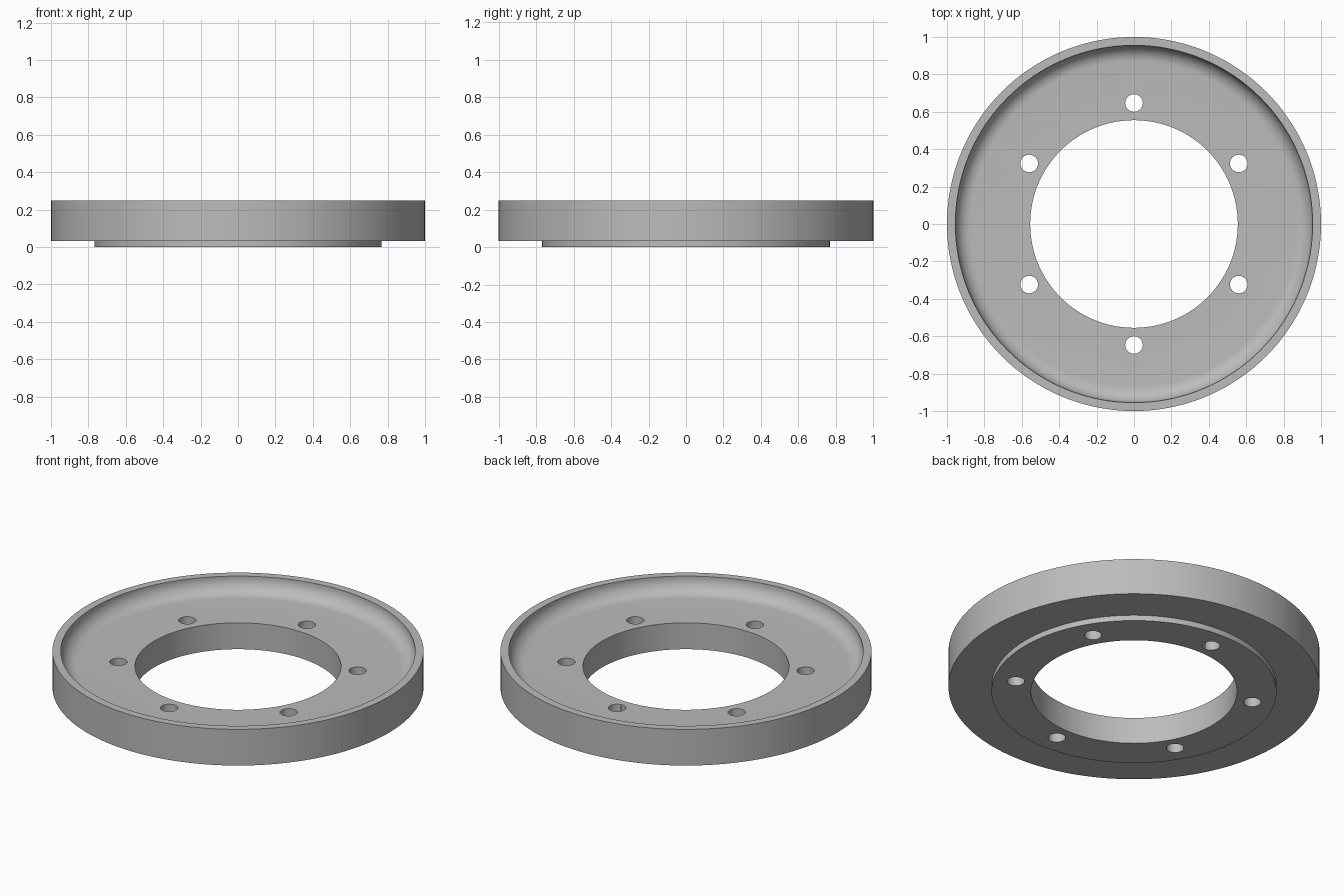
import bpy, bmesh, math

if "Cube" in bpy.data.objects:
    bpy.data.objects.remove(bpy.data.objects["Cube"])

SEG = 144
HOLES, HOLE_R, HOLE_CIRCLE = 6, 0.047, 0.647

grey = bpy.data.materials.new("plain grey")
grey.diffuse_color = (0.5, 0.5, 0.5, 1)
grey.use_nodes = True
grey.node_tree.nodes["Principled BSDF"].inputs["Base Color"].default_value = grey.diffuse_color

# Cross-section (radius, z): bore, stepped underside, outer wall, rim, filleted recess
fillet = 0.085
floor_z, recess_r = 0.157, 0.955
profile = [(0.555, 0), (0.768, 0), (0.768, 0.033), (1, 0.033), (1, 0.248), (recess_r, 0.248)]
for i in range(11):
    a = math.radians(9 * i)
    profile.append((recess_r - fillet + fillet * math.cos(a),
                    floor_z + fillet - fillet * math.sin(a)))
profile.append((0.555, floor_z))


def lathe(name, points):
    """Revolve a closed profile around z."""
    bm = bmesh.new()
    rings = [[bm.verts.new((r * math.cos(t), r * math.sin(t), z)) for r, z in points]
             for t in (2 * math.pi * k / SEG for k in range(SEG))]
    n = len(points)
    for k in range(SEG):
        a, b = rings[k], rings[(k + 1) % SEG]
        for i in range(n):
            j = (i + 1) % n
            bm.faces.new((a[i], b[i], b[j], a[j]))
    bmesh.ops.recalc_face_normals(bm, faces=bm.faces)
    mesh = bpy.data.meshes.new(name)
    bm.to_mesh(mesh)
    bm.free()
    obj = bpy.data.objects.new(name, mesh)
    bpy.context.collection.objects.link(obj)
    mesh.materials.append(grey)
    return obj


ring = lathe("flange_ring", profile)

# Bolt holes, cut right through
for k in range(HOLES):
    t = math.radians(30 + 360 / HOLES * k)
    bpy.ops.mesh.primitive_cylinder_add(
        vertices=32, radius=HOLE_R, depth=0.6,
        location=(HOLE_CIRCLE * math.cos(t), HOLE_CIRCLE * math.sin(t), 0.1))
    cutter = bpy.context.object
    cutter.name = "hole_cutter"
    cutter.data.materials.append(grey)
    bpy.context.view_layer.objects.active = ring
    mod = ring.modifiers.new("hole", 'BOOLEAN')
    mod.operation, mod.solver, mod.object = 'DIFFERENCE', 'EXACT', cutter
    bpy.ops.object.modifier_apply(modifier=mod.name)
    bpy.data.objects.remove(cutter)

# Smooth curved walls, crisp edges
bpy.ops.object.select_all(action='DESELECT')
ring.select_set(True)
bpy.context.view_layer.objects.active = ring
bpy.ops.object.shade_smooth_by_angle(angle=math.radians(30))
